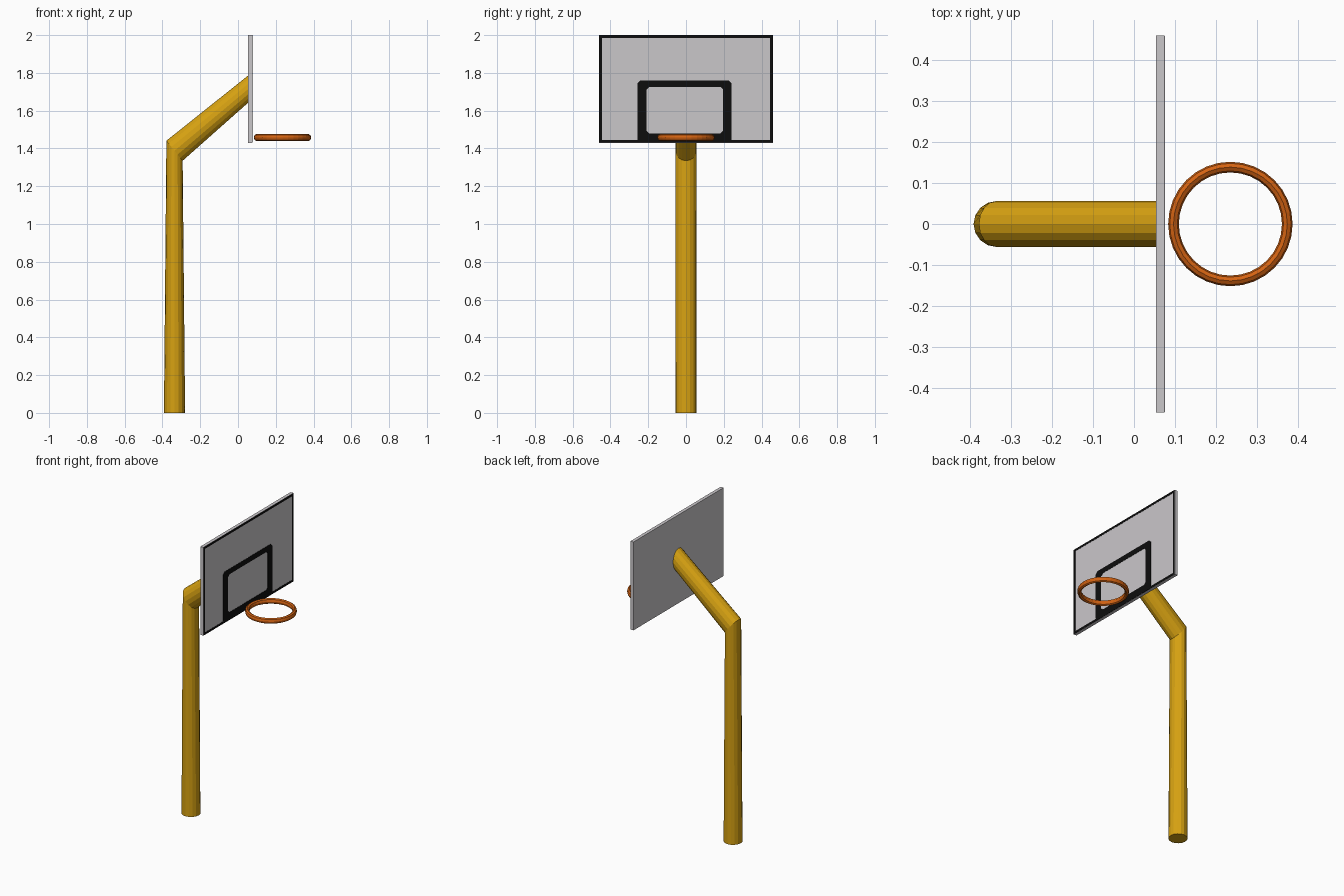
import bpy, bmesh, math
from mathutils import Vector

if "Cube" in bpy.data.objects:
    bpy.data.objects.remove(bpy.data.objects["Cube"])


def material(name, rgb):
    m = bpy.data.materials.new(name)
    m.diffuse_color = (*rgb, 1)
    m.use_nodes = True
    m.node_tree.nodes["Principled BSDF"].inputs["Base Color"].default_value = m.diffuse_color
    return m


YELLOW = material("yellow_paint", (0.68, 0.36, 0.006))
GREY = material("board_grey", (0.59, 0.57, 0.59))
BLACK = material("black_lines", (0.004, 0.004, 0.004))
ORANGE = material("rim_orange", (0.66, 0.125, 0.006))


def finish(bm, name, mat):
    bmesh.ops.recalc_face_normals(bm, faces=bm.faces)
    me = bpy.data.meshes.new(name)
    bm.to_mesh(me)
    bm.free()
    me.materials.append(mat)
    ob = bpy.data.objects.new(name, me)
    bpy.context.collection.objects.link(ob)
    return ob


def loft(name, loops, mat, caps=True, closed=False):
    """Skin successive loops of points with quads."""
    bm = bmesh.new()
    rings = [[bm.verts.new(p) for p in loop] for loop in loops]
    n = len(rings[0])
    pairs = list(zip(rings, rings[1:])) + ([(rings[-1], rings[0])] if closed else [])
    for a, b in pairs:
        for i in range(n):
            j = (i + 1) % n
            bm.faces.new((a[i], a[j], b[j], b[i]))
    if caps and not closed:
        bm.faces.new(rings[0])
        bm.faces.new(rings[-1])
    return finish(bm, name, mat)


def ring(center, axis, r=0.056, n=16):
    """Ellipse spanned by `axis` (in xz) and the y direction."""
    c, u = Vector(center), Vector(axis)
    return [c + u * math.cos(t) + Vector((0, r, 0)) * math.sin(t)
            for t in (2 * math.pi * i / n for i in range(n))]


# Bent post: base, elbow, end of arm behind the board
loft("post_and_arm", [
    ring((-0.336, 0, 0), (-0.056, 0, 0)),
    ring((-0.336, 0, 1.388), (-0.043, 0, 0.053)),
    ring((0.0535, 0, 1.714), (0, 0, 0.072)),
], YELLOW)


# Backboard
def rect(x, y0, y1, z0, z1, c=0.0):
    """Rectangle in the yz plane with corners cut by c."""
    if c == 0:
        return [(x, y0, z0), (x, y1, z0), (x, y1, z1), (x, y0, z1)]
    return [(x, y0 + c, z0), (x, y1 - c, z0), (x, y1, z0 + c), (x, y1, z1 - c),
            (x, y1 - c, z1), (x, y0 + c, z1), (x, y0, z1 - c), (x, y0, z0 + c)]


X0, X1 = 0.0535, 0.0745
loft("backboard", [rect(X0, -0.46, 0.46, 1.43, 2.0), rect(X1, -0.46, 0.46, 1.43, 2.0)], GREY)


# Painted lines as thin frames on the face of the board
def frame(name, outer, inner, thick, c):
    a, b = X1 - 0.001, X1 + thick
    loft(name, [rect(a, *outer, c), rect(b, *outer, c),
                rect(b, *inner, c), rect(a, *inner, c)], BLACK, closed=True)


frame("board_border", (-0.4595, 0.4595, 1.4305, 1.9995),
      (-0.445, 0.445, 1.445, 1.985), 0.001, 0)
frame("target_frame", (-0.258, 0.242, 1.432, 1.76),
      (-0.21, 0.197, 1.48, 1.726), 0.0015, 0.015)

# Rim: eight-sided section swept round a circle
SEG, SEC = 32, 8
loops = []
for i in range(SEG):
    a = 2 * math.pi * i / SEG
    loop = []
    for k in range(SEC):
        t = 2 * math.pi * k / SEC
        r = 0.139 + 0.013 * math.cos(t)
        loop.append((0.2355 + r * math.cos(a), r * math.sin(a), 1.4575 + 0.018 * math.sin(t)))
    loops.append(loop)
loft("rim", loops, ORANGE, closed=True)
